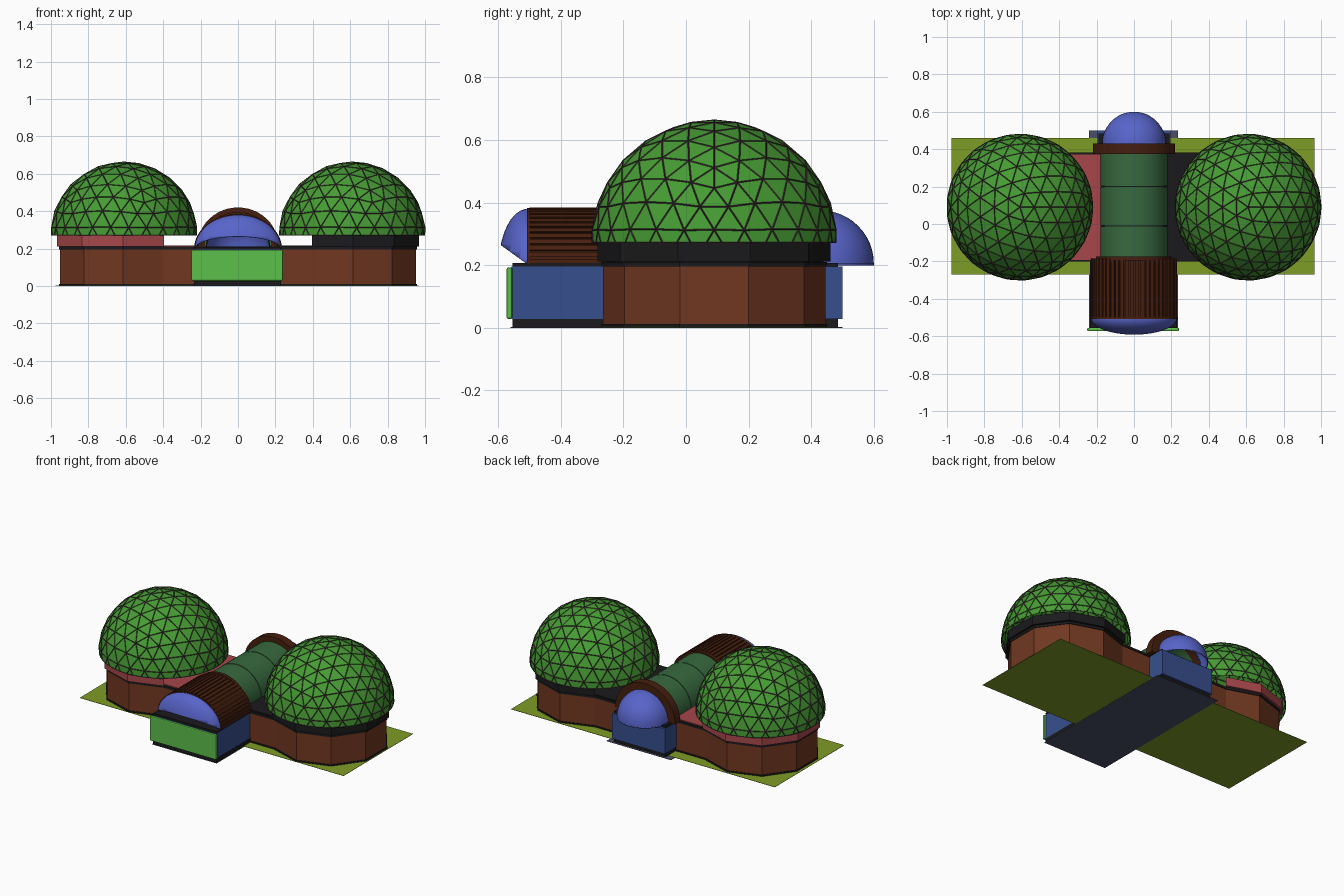
import bpy, bmesh
from math import sin, cos, pi, radians
from mathutils import Vector

if "Cube" in bpy.data.objects:
    bpy.data.objects.remove(bpy.data.objects["Cube"])

CX, CY = 0.615, 0.09          # centre of each domed wing
mats = {}


def material(name, rgb):
    m = bpy.data.materials.new(name)
    m.diffuse_color = tuple((c / 255) ** 2.2 for c in rgb) + (1,)
    m.use_nodes = True
    m.node_tree.nodes["Principled BSDF"].inputs["Base Color"].default_value = m.diffuse_color
    mats[name] = m


for n, c in dict(brown=(112, 58, 38), dark_brown=(72, 36, 22), black=(32, 32, 34),
                 red=(165, 72, 75), leaf=(72, 155, 55), bright_green=(92, 190, 75),
                 vault_green=(58, 105, 65), blue=(58, 80, 140), sky_blue=(88, 100, 200),
                 slate=(75, 80, 105), lawn=(125, 155, 42), strut=(70, 48, 58)).items():
    material(n, c)


def finish(name, bm, mat, smooth=False):
    me = bpy.data.meshes.new(name)
    bm.to_mesh(me)
    bm.free()
    me.materials.append(mats[mat])
    ob = bpy.data.objects.new(name, me)
    bpy.context.collection.objects.link(ob)
    if smooth:
        bpy.ops.object.select_all(action='DESELECT')
        ob.select_set(True)
        bpy.context.view_layer.objects.active = ob
        bpy.ops.object.shade_smooth_by_angle(angle=radians(35))
    return ob


def prism(name, pts, lo, hi, mat, axis='z', smooth=False):
    """Extrude a 2D outline along z (x,y points) or y (x,z points)."""
    bm = bmesh.new()
    place = (lambda p: (p[0], p[1], lo)) if axis == 'z' else (lambda p: (p[0], lo, p[1]))
    face = bm.faces.new([bm.verts.new(place(p)) for p in pts])
    ext = bmesh.ops.extrude_face_region(bm, geom=[face])['geom']
    d = Vector((0, 0, hi - lo)) if axis == 'z' else Vector((0, hi - lo, 0))
    bmesh.ops.translate(bm, vec=d, verts=[v for v in ext if isinstance(v, bmesh.types.BMVert)])
    bmesh.ops.recalc_face_normals(bm, faces=bm.faces)
    return finish(name, bm, mat, smooth)


def box(name, x0, x1, y0, y1, z0, z1, mat):
    return prism(name, [(x0, y0), (x1, y0), (x1, y1), (x0, y1)], z0, z1, mat)


def wing(r, side=1):
    """Open decagon path of one wing, without its inner sides."""
    return [(side * (CX + r * cos(radians(a))), CY + r * sin(radians(a)))
            for a in range(-126, 127, 36)]


def arch(name, rx, rz, y0, y1, z0, thick, mat, ribs=0):
    """Half-round shell along y, optionally with raised slats."""
    pts = []
    if ribs:
        for k in range(ribs):
            for f, d in ((0, 0), (0.7, 0), (0.7, 0.009), (1, 0.009)):
                a = pi * (k + f) / ribs
                pts.append(((rx - d) * cos(a), z0 + (rz - d) * sin(a)))
    else:
        pts = [(rx * cos(pi * k / 24), z0 + rz * sin(pi * k / 24)) for k in range(25)]
    pts += [((rx - thick) * cos(pi * k / 24), z0 + (rz - thick) * sin(pi * k / 24))
            for k in range(24, -1, -1)]
    return prism(name, pts, y0, y1, mat, 'y', not ribs)


# Ground plates
box("ground_path", -0.24, 0.235, -0.56, 0.50, 0, 0.002, "slate")
box("ground_lawn", -0.975, 0.965, -0.27, 0.46, 0.001, 0.003, "lawn")

# Main building walls with dark trims at foot and eaves
for name, r, z0, z1, mat in (("building_foot", 0.36, 0.002, 0.012, "black"),
                             ("building_walls", 0.355, 0.012, 0.195, "brown"),
                             ("building_eaves", 0.36, 0.195, 0.21, "black")):
    prism(name, wing(r) + wing(r, -1)[::-1], z0, z1, mat)

# Entrance block at the front and small block at the back
box("entrance_foot", -0.235, 0.23, -0.555, -0.19, 0.002, 0.028, "black")
box("entrance_block", -0.23, 0.228, -0.557, -0.19, 0.028, 0.195, "blue")
box("entrance_eaves", -0.235, 0.23, -0.555, -0.19, 0.195, 0.207, "black")
panel = box("entrance_panel", -0.25, 0.24, -0.573, -0.555, 0.028, 0.193, "bright_green")
bev = panel.modifiers.new("bevel", 'BEVEL')
bev.width, bev.segments = 0.006, 2
box("rear_foot", -0.19, 0.19, 0.37, 0.485, 0.002, 0.028, "black")
box("rear_block", -0.195, 0.195, 0.37, 0.50, 0.028, 0.195, "blue")
box("rear_eaves", -0.19, 0.19, 0.37, 0.485, 0.195, 0.207, "black")


def geodesic(name, centre, r):
    """Faceted half dome of flat triangles plus thin struts on every edge."""
    bm = bmesh.new()
    bmesh.ops.create_icosphere(bm, subdivisions=1, radius=1)
    bmesh.ops.subdivide_edges(bm, edges=bm.edges[:], cuts=4, use_grid_fill=True)
    for v in bm.verts:
        v.co = v.co.normalized() * r
    bmesh.ops.bisect_plane(bm, geom=bm.verts[:] + bm.edges[:] + bm.faces[:],
                           plane_co=(0, 0, 0), plane_no=(0, 0, 1), clear_inner=True)
    bmesh.ops.translate(bm, vec=centre, verts=bm.verts)
    struts = finish(name + "_struts", bm.copy(), "strut")
    wire = struts.modifiers.new("wire", 'WIREFRAME')
    wire.thickness = 0.005
    finish(name, bm, "leaf")


# Wings: flat roof, raised dome ring and geodesic dome
for side, label, mat in ((-1, "left", "red"), (1, "right", "black")):
    roof = wing(0.35, side) + [(side * 0.17, 0.372), (side * 0.17, -0.192)]
    prism(label + "_roof", roof, 0.21, 0.216, mat)
    prism(label + "_dome_ring", wing(0.372, side) + wing(0.345, side)[::-1], 0.212, 0.271, mat)
    geodesic(label + "_dome", (side * 0.61, CY, 0.271), 0.392)

# Central vaulted hall in three bays with thin ribs between
for i, (y0, y1) in enumerate(((-0.18, -0.013), (-0.007, 0.197), (0.203, 0.375))):
    arch(f"hall_vault_{i + 1}", 0.18, 0.18, y0, y1, 0.205, 0.01, "vault_green")
for i, y in enumerate((-0.013, 0.197)):
    arch(f"hall_rib_{i + 1}", 0.176, 0.176, y, y + 0.006, 0.205, 0.01, "black")

# Slatted entrance vault and its end bands, rear arch
arch("entrance_vault", 0.23, 0.18, -0.5, -0.185, 0.205, 0.02, "dark_brown", ribs=26)
arch("entrance_band_front", 0.235, 0.182, -0.508, -0.498, 0.2, 0.022, "dark_brown")
arch("entrance_band_back", 0.2, 0.19, -0.195, -0.175, 0.205, 0.02, "dark_brown")
arch("rear_arch", 0.22, 0.215, 0.375, 0.43, 0.205, 0.05, "dark_brown")


def canopy(name, centre, radii, y_dir, cuts):
    """Quarter ellipsoid shell, trimmed by planes."""
    bm = bmesh.new()
    bmesh.ops.create_uvsphere(bm, u_segments=48, v_segments=24, radius=1)
    for v in bm.verts:
        v.co = Vector(centre) + Vector([a * b for a, b in zip(v.co, radii)])
    for co, no in [(centre, (0, y_dir, 0)), (centre, (0, 0, 1))] + cuts:
        bmesh.ops.bisect_plane(bm, geom=bm.verts[:] + bm.edges[:] + bm.faces[:],
                               plane_co=co, plane_no=no, clear_inner=True)
    ob = finish(name, bm, "sky_blue", True)
    ob.modifiers.new("shell", 'SOLIDIFY').thickness = 0.006


# Blue half domes: front one has a raked, arched lip
canopy("front_canopy", (0, -0.505, 0.2), (0.23, 0.093, 0.18), -1,
       [((0, -0.51, 0.205), (0, 0.065, 0.09))])
canopy("rear_canopy", (0, 0.43, 0.205), (0.17, 0.17, 0.17), 1, [])
